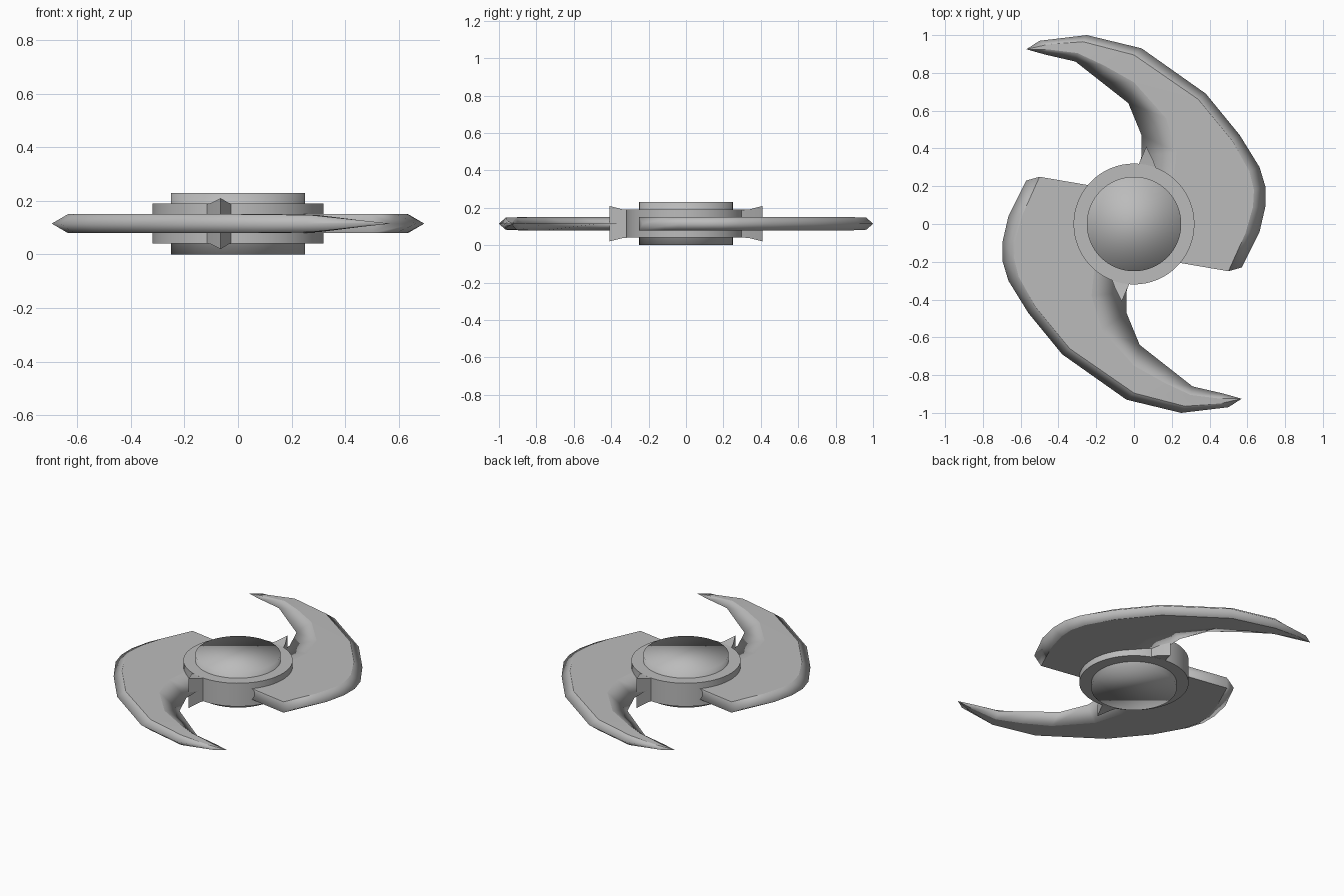
import bpy, bmesh, math
from mathutils import Matrix

if "Cube" in bpy.data.objects:
    bpy.data.objects.remove(bpy.data.objects["Cube"])

MID, HALF = 0.115, 0.035  # blade centre height, half thickness

grey = bpy.data.materials.new("dark_grey")
grey.diffuse_color = (0.5, 0.5, 0.5, 1)
grey.use_nodes = True
grey.node_tree.nodes["Principled BSDF"].inputs["Base Color"].default_value = grey.diffuse_color


def finish(bm, name, angle=None):
    bmesh.ops.recalc_face_normals(bm, faces=bm.faces)
    me = bpy.data.meshes.new(name)
    for f in bm.faces:
        f.smooth = True
    bm.to_mesh(me)
    bm.free()
    me.materials.append(grey)
    ob = bpy.data.objects.new(name, me)
    bpy.context.collection.objects.link(ob)
    if angle is not None:
        bpy.ops.object.select_all(action='DESELECT')
        ob.select_set(True)
        bpy.context.view_layer.objects.active = ob
        bpy.ops.object.shade_smooth_by_angle(angle=math.radians(angle))
    return ob


def disc(name, radius, z0, z1, angle=None):
    bm = bmesh.new()
    bmesh.ops.create_cone(bm, cap_ends=True, segments=64, radius1=radius, radius2=radius,
                          depth=z1 - z0, matrix=Matrix.Translation((0, 0, (z0 + z1) / 2)))
    return finish(bm, name, angle)


def opposite(ob, name):
    copy = ob.copy()
    copy.name = name
    copy.rotation_euler.z = math.pi
    bpy.context.collection.objects.link(copy)


# Hub: the caps of the core are softly shaded into its wall
disc("hub_core", 0.25, 0.0, 0.23)
disc("hub_ring", 0.32, 0.04, 0.19, 30)

# Blade stations: outer edge, outer flat, inner flat, inner edge, half thickness
stations = [
    ((.57, -.23), (.50, -.25), (.15, -.19), (.05, -.15), HALF),
    ((.665, -.04), (.59, -.05), (.15, .00), (.05, .00), HALF),
    ((.695, .09), (.63, .09), (.18, .12), (.05, .12), HALF),
    ((.695, .20), (.635, .18), (.21, .24), (.01, .24), HALF),
    ((.665, .30), (.61, .28), (.225, .38), (.04, .36), HALF),
    ((.56, .47), (.52, .44), (.17, .56), (.04, .47), HALF),
    ((.38, .69), (.34, .66), (.00, .75), (-.03, .64), HALF),
    ((.04, .93), (.00, .895), (-.16, .84), (-.17, .75), HALF),
    ((-.25, 1.0), (-.27, .965), (-.30, .905), (-.31, .86), .032),
    ((-.50, .97), (-.46, .95), (-.46, .925), (-.47, .897), .012),
]
bm = bmesh.new()
rings, flats = [], set()
for o, ot, it, i, h in stations:
    section = [(o, 0), (ot, h), (it, h), (i, 0), (it, -h), (ot, -h)]
    rings.append([bm.verts.new((x, y, MID + dz)) for (x, y), dz in section])
bm.faces.new(rings[0])
for a, b in zip(rings, rings[1:]):
    for k in range(6):
        n = (k + 1) % 6
        f = bm.faces.new((a[k], a[n], b[n], b[k]))
        if k in (1, 4):
            flats.add(f)
tip = bm.verts.new((-.57, .925, MID))
for k in range(6):
    f = bm.faces.new((rings[-1][k], rings[-1][(k + 1) % 6], tip))
    if k in (1, 4):
        flats.add(f)
# Crisp borders round the flat sides, soft rounding over the bevelled rims
for e in bm.edges:
    e.smooth = len(flats.intersection(e.link_faces)) != 1
blade = finish(bm, "blade_upper")
opposite(blade, "blade_lower")

# Spur: small flared wedge where the blade's inner edge meets the hub
bm = bmesh.new()
cols = []
for (x0, x1, y, h) in [(.0, .13, .26, .07), (.035, .10, .34, .077)]:
    cols.append([bm.verts.new((x, y, MID + s * h)) for x, s in
                 ((x0, -1), (x1, -1), (x1, 1), (x0, 1))])
low, high = (bm.verts.new((.065, .41, MID + s * .095)) for s in (-1, 1))
bm.faces.new(cols[0])
for k in range(4):
    n = (k + 1) % 4
    bm.faces.new((cols[0][k], cols[0][n], cols[1][n], cols[1][k]))
c = cols[1]
bm.faces.new((c[0], c[1], low))
bm.faces.new((c[2], c[3], high))
bm.faces.new((c[1], c[2], high, low))
bm.faces.new((c[3], c[0], low, high))
spur = finish(bm, "spur_upper", 60)
opposite(spur, "spur_lower")
